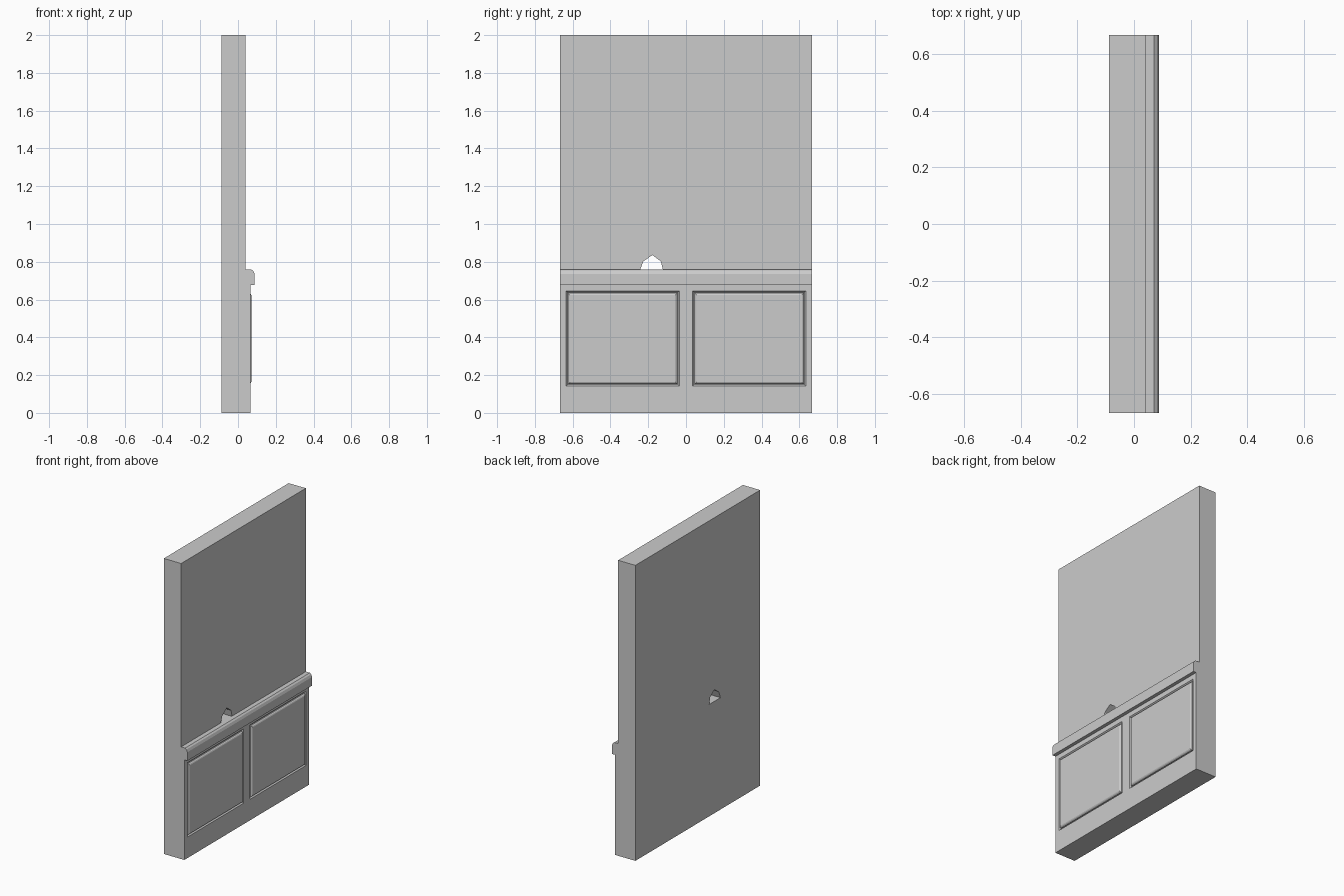
import bpy, bmesh

if "Cube" in bpy.data.objects:
    bpy.data.objects.remove(bpy.data.objects["Cube"])

HALF = 0.667      # half length of the wall along y
WALL_X = 0.041    # front face of the upper wall
FACE_X = 0.065    # front face of the wainscot


def loft(name, loops):
    """Closed solid through a series of matching point loops."""
    bm = bmesh.new()
    rings = [[bm.verts.new(p) for p in loop] for loop in loops]
    n = len(rings[0])
    for a, b in zip(rings, rings[1:]):
        for i in range(n):
            j = (i + 1) % n
            bm.faces.new((a[i], a[j], b[j], b[i]))
    bm.faces.new(rings[0][::-1])
    bm.faces.new(rings[-1])
    bmesh.ops.recalc_face_normals(bm, faces=bm.faces[:])
    mesh = bpy.data.meshes.new(name)
    bm.to_mesh(mesh)
    bm.free()
    ob = bpy.data.objects.new(name, mesh)
    bpy.context.collection.objects.link(ob)
    return ob


def along_y(name, profile):
    """Extrude an x-z profile over the length of the wall."""
    return loft(name, [[(x, y, z) for x, z in profile] for y in (-HALF, HALF)])


def rect(x, y0, y1, z0, z1, inset=0.0):
    y0, y1, z0, z1 = y0 + inset, y1 - inset, z0 + inset, z1 - inset
    return [(x, y0, z0), (x, y1, z0), (x, y1, z1), (x, y0, z1)]


def cut(target, cutter):
    mod = target.modifiers.new("cut", 'BOOLEAN')
    mod.operation = 'DIFFERENCE'
    mod.solver = 'EXACT'
    mod.object = cutter
    bpy.context.view_layer.objects.active = target
    bpy.ops.object.modifier_apply(modifier=mod.name)
    bpy.data.objects.remove(cutter)


# Wall slab with a small broken hole going right through
wall = along_y("wall", [(-0.088, 0), (WALL_X, 0), (WALL_X, 2), (-0.088, 2)])
hole = [(-0.243, 0.757), (-0.122, 0.757), (-0.133, 0.802),
        (-0.178, 0.836), (-0.226, 0.802)]
cut(wall, loft("hole_cutter", [[(x, y, z) for y, z in hole] for x in (-0.2, 0.2)]))

# Wainscot board
board = along_y("wainscot", [(WALL_X, 0), (FACE_X, 0), (FACE_X, 0.68), (WALL_X, 0.68)])

# Two recesses, each with a raised bevelled panel
for side, (y0, y1) in (("left", (-0.635, -0.035)), ("right", (0.035, 0.635))):
    size = (y0, y1, 0.142, 0.645)
    cut(board, loft("recess_cutter", [
        rect(FACE_X - 0.010, *size, 0.008),
        rect(FACE_X, *size),
        rect(FACE_X + 0.02, *size)]))
    loft("panel_" + side, [
        rect(FACE_X - 0.014, *size, 0.011),
        rect(FACE_X - 0.004, *size, 0.011),
        rect(FACE_X + 0.003, *size, 0.016),
        rect(FACE_X + 0.006, *size, 0.022)])

# Chair rail with a rounded top edge
along_y("chair_rail", [(WALL_X, 0.677), (0.088, 0.677), (0.088, 0.735),
                       (0.081, 0.751), (0.071, 0.759), (WALL_X, 0.759)])
